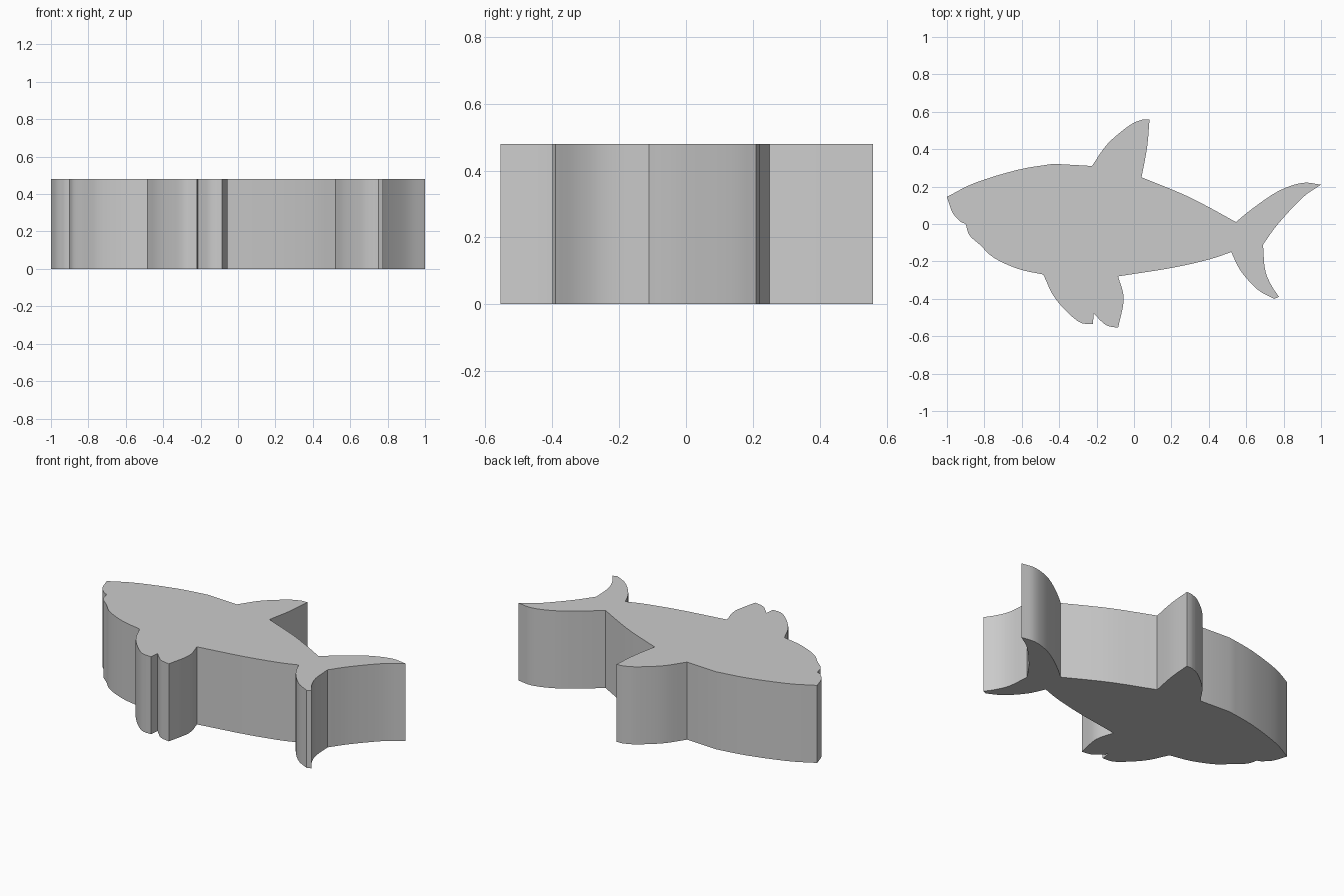
import bpy
import bmesh
import math
from mathutils import Vector

HEIGHT = 0.48
STEPS = 4

default_cube = bpy.data.objects.get("Cube")
if default_cube:
    bpy.data.objects.remove(default_cube, do_unlink=True)


def make_material(name, color):
    material = bpy.data.materials.new(name)
    material.use_nodes = True
    material.diffuse_color = color
    shader = next(n for n in material.node_tree.nodes if n.type == 'BSDF_PRINCIPLED')
    shader.inputs["Base Color"].default_value = color
    return material


def smooth_edge(points):
    """Sample a spline through the points, leaving out the last one."""
    pts = [Vector(p) for p in points]
    if len(pts) == 2:
        return pts[:1]
    # Reflected end points keep the curve open at both corners
    pts = [2 * pts[0] - pts[1]] + pts + [2 * pts[-1] - pts[-2]]
    samples = []
    for before, start, end, after in zip(pts, pts[1:], pts[2:], pts[3:]):
        for step in range(STEPS):
            t = step / STEPS
            bend = 2 * before - 5 * start + 4 * end - after
            twist = 3 * start - before - 3 * end + after
            samples.append(start + (end - before) * t / 2
                           + bend * t * t / 2 + twist * t ** 3 / 2)
    return samples


# Outline edges, clockwise from the snout; each ends at the next one's corner
outline_edges = {
    "front_back": [(-1, .145), (-.85, .22), (-.62, .29), (-.43, .322)],
    "nape": [(-.43, .322), (-.225, .31)],
    "dorsal_leading": [(-.225, .31), (-.14, .43), (-.02, .53), (.05, .56)],
    "dorsal_tip": [(.05, .56), (.083, .56)],
    "dorsal_trailing": [(.083, .56), (.07, .41), (.04, .25)],
    "rear_back": [(.04, .25), (.26, .16), (.4, .09), (.545, .01)],
    "upper_tail_leading": [(.545, .01), (.63, .08), (.77, .175), (.9, .22), (1, .21)],
    "upper_tail_trailing": [(1, .21), (.9, .14), (.77, 0), (.69, -.11)],
    "lower_tail_trailing": [(.69, -.11), (.7, -.24), (.73, -.32), (.775, -.39)],
    "lower_tail_tip": [(.775, -.39), (.75, -.4)],
    "lower_tail_leading": [(.75, -.4), (.66, -.35), (.57, -.25), (.52, -.15)],
    "belly": [(.52, -.15), (.4, -.19), (.2, -.235), (-.085, -.28)],
    "fin_trailing": [(-.085, -.28), (-.055, -.4), (-.085, -.555)],
    "fin_bottom": [(-.085, -.555), (-.15, -.54), (-.215, -.48)],
    "fin_notch": [(-.215, -.48), (-.22, -.535)],
    "fin_leading": [(-.22, -.535), (-.3, -.52), (-.42, -.4), (-.485, -.27)],
    "throat": [(-.485, -.27), (-.62, -.24), (-.75, -.18), (-.825, -.11)],
    "jaw": [(-.825, -.11), (-.88, -.06), (-.9, 0)],
    "mouth": [(-.9, 0), (-.925, .01)],
    "snout": [(-.925, .01), (-.97, .06), (-1, .145)],
}
outline = [p for edge in outline_edges.values() for p in smooth_edge(edge)]

# Flat silhouette extruded upwards into a solid slab
bm = bmesh.new()
base = bm.faces.new([bm.verts.new((p.x, p.y, 0)) for p in outline])
extruded = bmesh.ops.extrude_face_region(bm, geom=[base], use_keep_orig=True)
top_verts = [g for g in extruded["geom"] if isinstance(g, bmesh.types.BMVert)]
bmesh.ops.translate(bm, verts=top_verts, vec=(0, 0, HEIGHT))
bmesh.ops.recalc_face_normals(bm, faces=bm.faces)
mesh = bpy.data.meshes.new("shark_body")
bm.to_mesh(mesh)
bm.free()

shark = bpy.data.objects.new("shark_body", mesh)
bpy.context.collection.objects.link(shark)
mesh.materials.append(make_material("plain_grey", (0.6, 0.6, 0.6, 1)))

# Smooth curved walls with crisp corners
bpy.ops.object.select_all(action='DESELECT')
shark.select_set(True)
bpy.context.view_layer.objects.active = shark
bpy.ops.object.shade_smooth_by_angle(angle=math.radians(30))
